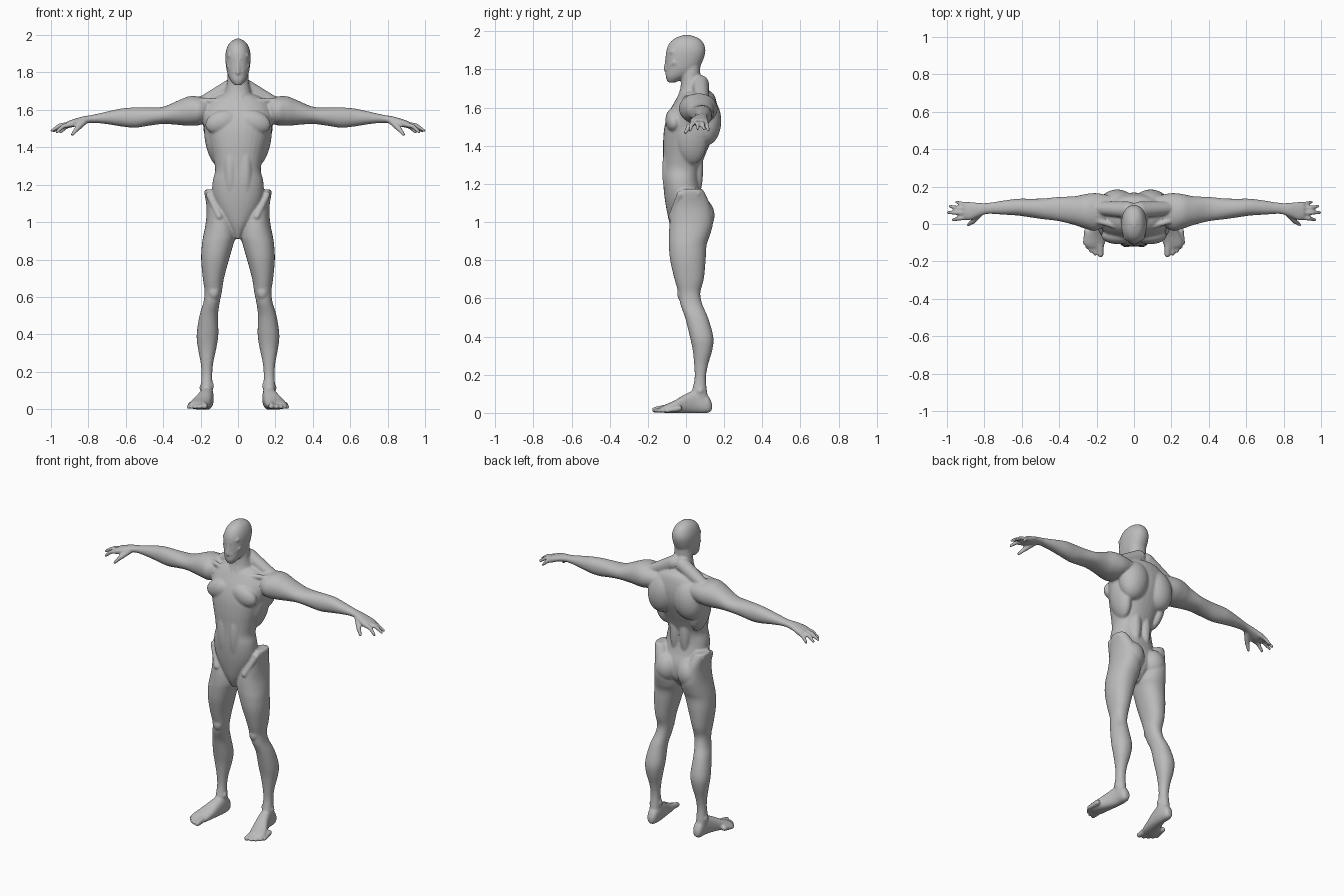
import bpy, bmesh, math
from mathutils import Vector, Matrix

bm = bmesh.new()


def spline(rows, steps=4):
    """Smoothly interpolate rows of numbers (Catmull-Rom)."""
    out = []
    for i in range(len(rows) - 1):
        a, b, c, d = rows[max(i - 1, 0)], rows[i], rows[i + 1], rows[min(i + 2, len(rows) - 1)]
        for k in range(steps):
            t = k / steps
            out.append([0.5 * (2 * q + (r - p) * t + (2 * p - 5 * q + 4 * r - s) * t * t
                               + (3 * q - p - 3 * r + s) * t ** 3)
                        for p, q, r, s in zip(a, b, c, d)])
    out.append(list(rows[-1]))
    return out


def loft(rows, place, power=0.9, n=32):
    """Closed skin over oval sections; a row is (t, a_min, a_max, b_min, b_max)."""
    rings = []
    for t, a0, a1, b0, b1 in spline(rows):
        ring = []
        for k in range(n):
            w = 2 * math.pi * k / n
            c, s = math.cos(w), math.sin(w)
            a = (a0 + a1) / 2 + (a1 - a0) / 2 * math.copysign(abs(c) ** power, c)
            b = (b0 + b1) / 2 + (b1 - b0) / 2 * math.copysign(abs(s) ** power, s)
            ring.append(bm.verts.new(place(t, a, b)))
        rings.append(ring)
    for lo, hi in zip(rings, rings[1:]):
        for k in range(n):
            j = (k + 1) % n
            bm.faces.new((lo[k], lo[j], hi[j], hi[k]))
    bm.faces.new(rings[0])
    bm.faces.new(rings[-1])


def blob(center, radii, side=1, tilt=0):
    """Ellipsoid muscle, tilted about the y axis."""
    x, y, z = center
    m = (Matrix.Translation((x * side, y, z)) @ Matrix.Rotation(tilt * side, 4, 'Y')
         @ Matrix.Diagonal((*radii, 1)))
    bmesh.ops.create_uvsphere(bm, u_segments=24, v_segments=16, radius=1, matrix=m)


def capsule(p, q, r1, r2, side=1):
    """Tapered rod with round ends."""
    p, q = Vector((p[0] * side, p[1], p[2])), Vector((q[0] * side, q[1], q[2]))
    rot = (q - p).to_track_quat('Z', 'Y')
    for v in bmesh.ops.create_uvsphere(bm, u_segments=14, v_segments=10, radius=1)['verts']:
        v.co = q + rot @ (v.co * r2) if v.co.z > 0.01 else p + rot @ (v.co * r1)


def upright(rows):
    """Centred rows (z, half width, front, back) lofted along z."""
    loft([(z, -h, h, f, b) for z, h, f, b in rows], lambda t, a, b: (a, b, t))


# Torso, from crotch to collar
upright([
    (.91, .015, -.05, .04), (.95, .04, -.07, .08), (1.0, .08, -.088, .11),
    (1.08, .125, -.105, .11), (1.15, .138, -.115, .085), (1.22, .135, -.12, .07),
    (1.28, .122, -.12, .075), (1.35, .135, -.12, .10), (1.42, .155, -.12, .13),
    (1.5, .178, -.113, .16), (1.57, .19, -.092, .168), (1.63, .17, -.06, .16),
    (1.67, .12, -.035, .145), (1.69, .07, -.01, .12)])

# Neck
upright([(1.58, .10, -.02, .15), (1.66, .085, -.038, .135), (1.70, .07, -.03, .108),
         (1.75, .058, -.025, .078), (1.82, .054, -.03, .075)])

# Head
upright([(1.732, .018, -.095, -.055), (1.76, .042, -.106, .0), (1.80, .058, -.106, .062),
         (1.85, .066, -.105, .09), (1.90, .067, -.103, .102), (1.94, .056, -.085, .09),
         (1.965, .038, -.055, .064), (1.981, .01, -.012, .02)])

# Nose, breast bone line and face ridge
capsule((0, -.10, 1.865), (0, -.106, 1.80), .008, .012)

# Leg sections: z, inner, outer, front, back
LEG = [
    (1.174, .11, .179, -.02, .085), (1.15, .09, .179, -.035, .10), (1.08, .05, .168, -.07, .13),
    (1.0, .02, .172, -.085, .142), (.93, .012, .185, -.09, .125), (.88, .025, .193, -.09, .108),
    (.8, .048, .197, -.083, .103), (.7, .075, .188, -.06, .093), (.63, .086, .179, -.04, .075),
    (.57, .098, .185, -.03, .085), (.5, .107, .206, -.005, .115), (.4, .105, .221, .02, .143),
    (.33, .115, .215, .035, .138), (.25, .132, .2, .043, .115), (.18, .138, .195, .045, .104),
    (.1, .135, .2, .03, .112), (.05, .14, .195, .04, .12)]

# Foot sections: y, inner, outer, bottom, top
FOOT = [
    (.136, .15, .18, .015, .05), (.115, .135, .195, .0, .09), (.06, .13, .2, -.002, .12),
    (.0, .135, .22, -.002, .10), (-.06, .145, .25, -.002, .065), (-.105, .155, .262, -.001, .045),
    (-.125, .17, .25, .005, .035)]

# Arm sections: x, front, back, bottom, top
ARM = [
    (.12, .02, .15, 1.55, 1.655), (.2, -.035, .165, 1.52, 1.67), (.26, -.025, .16, 1.515, 1.673),
    (.32, -.005, .148, 1.52, 1.65), (.4, .015, .145, 1.525, 1.617), (.48, .025, .137, 1.515, 1.613),
    (.55, .035, .135, 1.505, 1.613), (.62, .045, .135, 1.511, 1.608), (.7, .05, .125, 1.524, 1.591),
    (.78, .054, .113, 1.531, 1.573), (.83, .04, .113, 1.522, 1.565), (.88, .02, .118, 1.508, 1.55),
    (.91, .025, .115, 1.505, 1.54)]

# Finger knuckle and tip; toe root and tip
FINGERS = [((.935, .03, 1.513), (.968, .022, 1.482)), ((.95, .06, 1.518), (.994, .062, 1.49)),
           ((.945, .086, 1.515), (.984, .095, 1.488)), ((.92, .108, 1.51), (.948, .117, 1.482))]
TOES = [(.178, -.163, .016), (.207, -.158, .012), (.23, -.143, .012),
        (.249, -.124, .011), (.263, -.102, .011)]

for s in (1, -1):
    loft(LEG, lambda t, a, b: (a * s, b, t), 0.92)
    loft(FOOT, lambda t, a, b: (a * s, t, b), 0.85)
    loft(ARM, lambda t, a, b: (t * s, a, b), 0.95)

    # Fingers and thumb
    for knuckle, tip in FINGERS:
        root = (.88, .07 + (knuckle[1] - .07) * .85, 1.525)
        capsule(root, knuckle, .015, .0125, s)
        capsule(knuckle, tip, .0125, .009, s)
    capsule((.82, .06, 1.54), (.86, .015, 1.50), .018, .015, s)
    capsule((.86, .015, 1.50), (.886, -.004, 1.468), .014, .009, s)

    # Toes
    for x, y, r in TOES:
        capsule((x * .8 + .04, y + .065, .024), (x, y, r), r + .006, r, s)

    # Trapezius slope, collar bone and neck cord
    capsule((.03, .075, 1.725), (.20, .085, 1.632), .046, .036, s)
    capsule((.02, -.035, 1.645), (.19, .015, 1.65), .014, .016, s)
    capsule((.015, -.03, 1.66), (.045, .03, 1.78), .014, .014, s)
    # Chest, shoulder blade and lower back muscles
    blob((.085, -.062, 1.535), (.092, .046, .062), s, .3)
    blob((.09, .105, 1.53), (.095, .08, .13), s, -.2)
    blob((.035, .055, 1.28), (.035, .035, .15), s)
    # Side ribs and stomach
    blob((.13, .03, 1.43), (.045, .08, .13), s, .2)
    blob((.04, -.085, 1.27), (.038, .04, .15), s)
    # Buttock, hip ridge and front thigh
    blob((.08, .065, 1.035), (.08, .085, .095), s)
    capsule((.15, -.03, 1.145), (.162, .06, 1.15), .018, .018, s)
    capsule((.155, -.03, 1.145), (.10, -.075, 1.03), .018, .018, s)
    # Kneecap and ankle bones
    blob((.13, -.022, .625), (.03, .024, .04), s)
    blob((.192, .075, .115), (.014, .018, .02), s)
    blob((.142, .065, .125), (.014, .018, .02), s)
    # Brow and cheek around the sunken eyes
    capsule((.01, -.098, 1.872), (.05, -.072, 1.892), .010, .010, s)
    capsule((.018, -.094, 1.80), (.052, -.062, 1.835), .011, .012, s)

bmesh.ops.recalc_face_normals(bm, faces=bm.faces[:])
mesh = bpy.data.meshes.new("body")
bm.to_mesh(mesh)
bm.free()

skin = bpy.data.materials.new("plain grey")
skin.diffuse_color = (0.5, 0.5, 0.5, 1)
mesh.materials.append(skin)
body = bpy.data.objects.new("body", mesh)
bpy.context.collection.objects.link(body)

# Fuse all parts into one skin and soften the joins
fuse = body.modifiers.new("fuse", 'REMESH')
fuse.mode = 'VOXEL'
fuse.voxel_size = 0.006
fuse.use_smooth_shade = True
soften = body.modifiers.new("soften", 'SMOOTH')
soften.factor = 0.5
soften.iterations = 5
